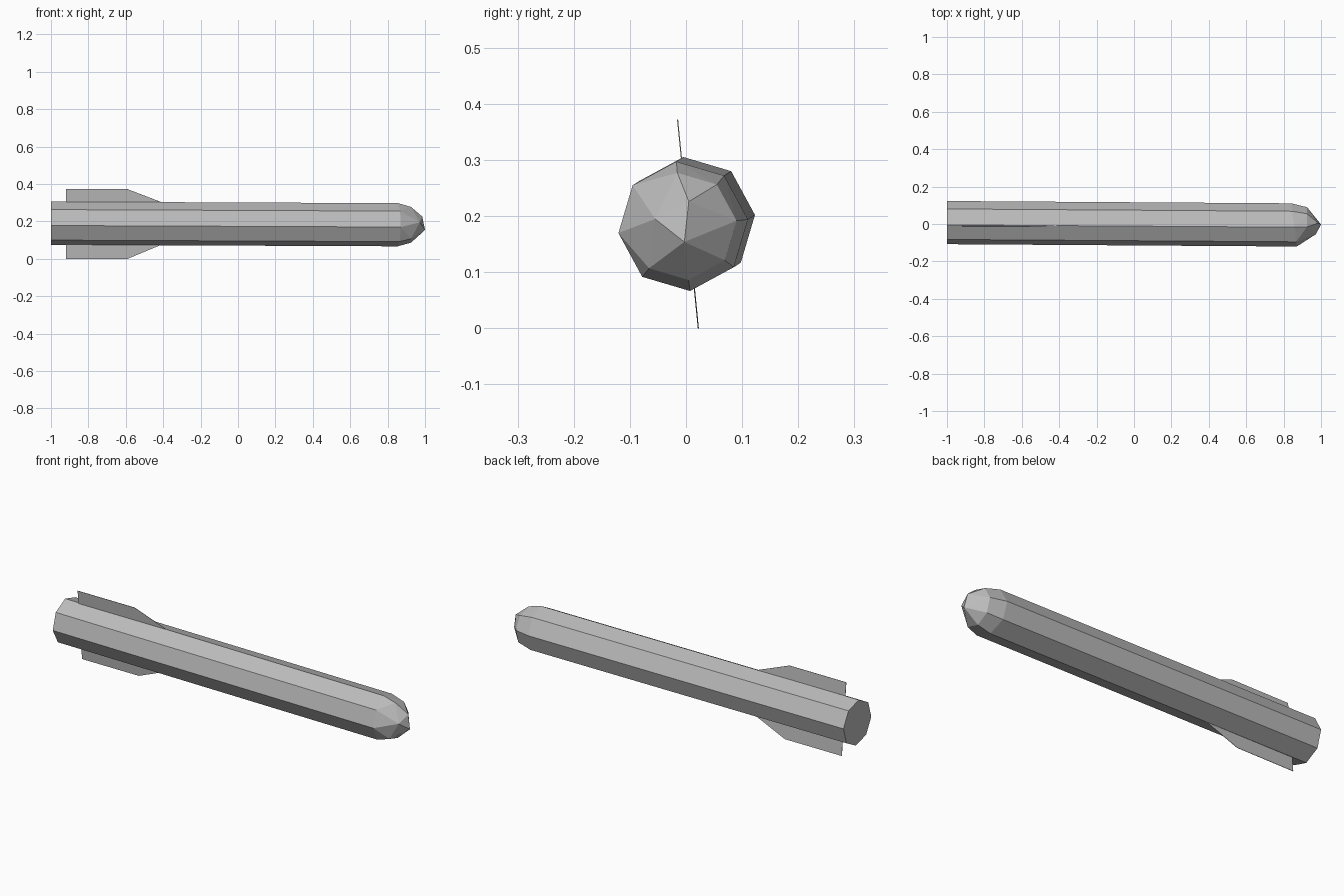
import bpy, bmesh
from math import cos, sin, radians
from mathutils import Vector

cube = bpy.data.objects.get("Cube")
if cube:
    bpy.data.objects.remove(cube)

grey = bpy.data.materials.new("plain grey")
grey.use_nodes = True
COLOUR = (0.5, 0.5, 0.5, 1)
grey.diffuse_color = COLOUR
grey.node_tree.nodes["Principled BSDF"].inputs["Base Color"].default_value = COLOUR

TAIL = Vector((-1, 0.0075, 0.19))
SHOULDER = Vector((0.86, -0.005, 0.182))
ANGLES = [radians(6 + 45 * i) for i in range(8)]


def add_object(name, bm):
    bmesh.ops.recalc_face_normals(bm, faces=bm.faces[:])
    mesh = bpy.data.meshes.new(name)
    bm.to_mesh(mesh)
    bm.free()
    mesh.materials.append(grey)
    obj = bpy.data.objects.new(name, mesh)
    bpy.context.collection.objects.link(obj)
    return obj


def on_axis(x):
    return TAIL.lerp(SHOULDER, (x - TAIL.x) / (SHOULDER.x - TAIL.x))


def rim(x, radius, a):
    return on_axis(x) + Vector((0, radius * cos(a), radius * sin(a)))


# Eight-sided body, slightly slanted, with a faceted lopsided nose
points = []
for i, a in enumerate(ANGLES):
    points.append(rim(-1, 0.116, a))
    points.append(rim(0.855 - 0.015 * cos(a), 0.116, a))
    if i not in (3, 4):
        points.append(rim(0.925, 0.096, a))
points += [Vector((1, -0.003, 0.154)),
           Vector((0.972, -0.055, 0.195)),
           Vector((0.985, 0.005, 0.226))]

bm = bmesh.new()
for p in points:
    bm.verts.new(p)
hull = bmesh.ops.convex_hull(bm, input=bm.verts[:])
loose = [v for v in bm.verts if not v.link_faces]
bmesh.ops.delete(bm, geom=loose, context='VERTS')
bmesh.ops.dissolve_limit(bm, angle_limit=radians(1), verts=bm.verts[:], edges=bm.edges[:])
add_object("body", bm)


# Thin clipped fins above and below the tail
def fin(name, tip, root):
    bm = bmesh.new()
    outline = [(-0.92, root), (-0.92, tip), (-0.59, tip), (-0.41, root)]
    inner = root + (root - tip) * 0.15
    outline = [(-0.92, inner)] + outline[1:] + [(-0.41, inner)]
    bm.faces.new([bm.verts.new((x, 0.022 - 0.0995 * z, z)) for x, z in outline])
    obj = add_object(name, bm)
    solid = obj.modifiers.new("thickness", 'SOLIDIFY')
    solid.thickness = 0.002
    solid.offset = 0


fin("upper_fin", 0.372, 0.303)
fin("lower_fin", 0.0, 0.075)
